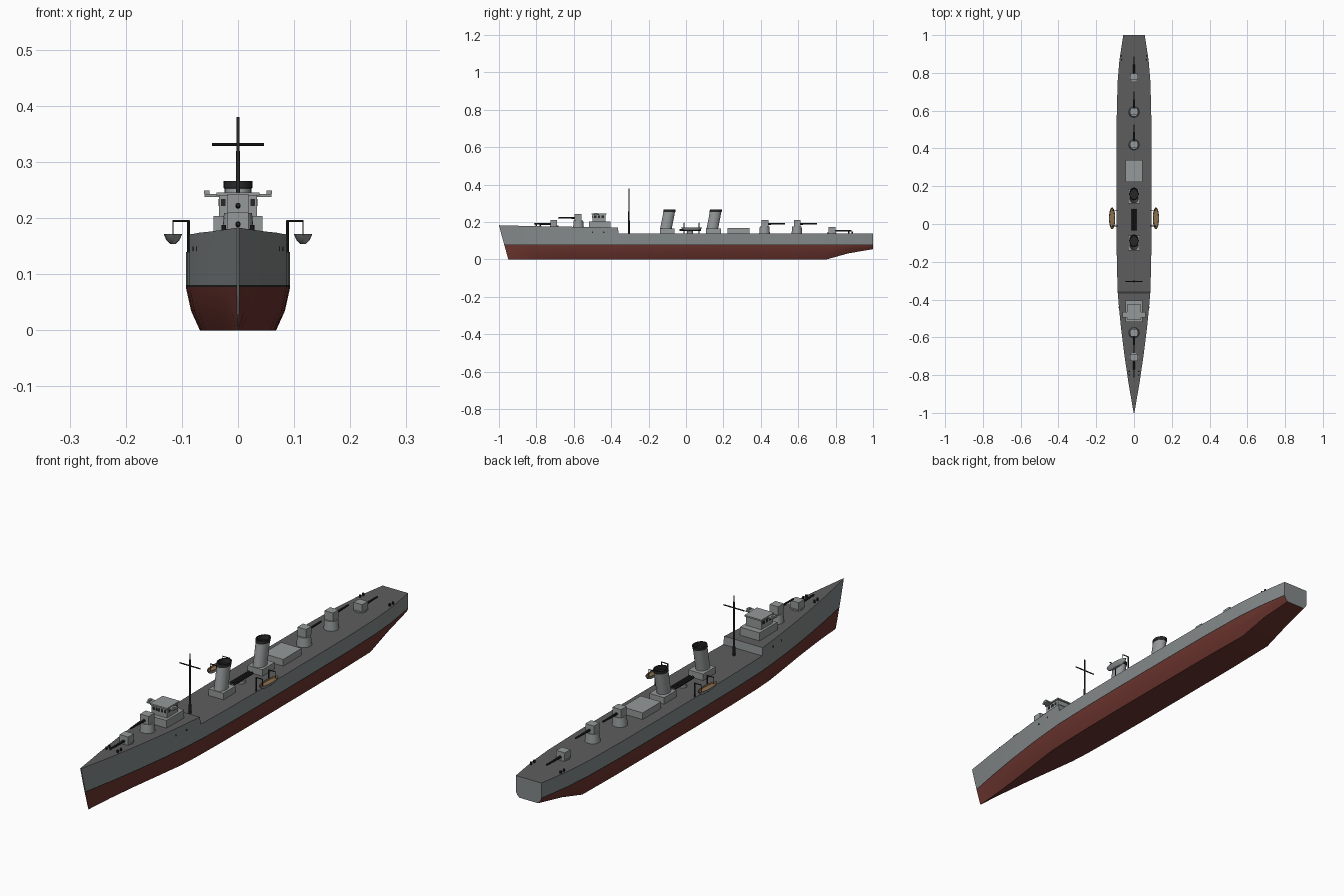
import bpy, bmesh, math
from mathutils import Matrix, Vector

if "Cube" in bpy.data.objects:
    bpy.data.objects.remove(bpy.data.objects["Cube"])


def mat(name, r, g, b):
    m = bpy.data.materials.new(name)
    m.diffuse_color = (r, g, b, 1)
    m.use_nodes = True
    m.node_tree.nodes["Principled BSDF"].inputs["Base Color"].default_value = m.diffuse_color
    return m


HULL = mat("hull_grey", 0.23, 0.25, 0.25)
RED = mat("bottom_red", 0.15, 0.035, 0.028)
BLACK = mat("black", 0.02, 0.02, 0.02)
DECK = mat("deck_grey", 0.11, 0.11, 0.11)
LIGHT = mat("upperworks_grey", 0.30, 0.32, 0.32)
WOOD = mat("boat_wood", 0.26, 0.16, 0.08)


def finish(name, bm, mats, smooth=None):
    bmesh.ops.recalc_face_normals(bm, faces=bm.faces[:])
    me = bpy.data.meshes.new(name)
    bm.to_mesh(me)
    bm.free()
    for m in mats:
        me.materials.append(m)
    ob = bpy.data.objects.new(name, me)
    bpy.context.collection.objects.link(ob)
    if smooth:
        bpy.context.view_layer.objects.active = ob
        ob.select_set(True)
        bpy.ops.object.shade_smooth_by_angle(angle=math.radians(smooth))
        ob.select_set(False)
    return ob


def box(name, x0, x1, y0, y1, z0, z1, m):
    bm = bmesh.new()
    bmesh.ops.create_cube(bm, size=1)
    for v in bm.verts:
        v.co = ((x0 + x1) / 2 + v.co.x * (x1 - x0),
                (y0 + y1) / 2 + v.co.y * (y1 - y0),
                (z0 + z1) / 2 + v.co.z * (z1 - z0))
    return finish(name, bm, [m])


def rod(name, a, b, r0, r1, m, n=12):
    a, b = Vector(a), Vector(b)
    d = b - a
    M = Matrix.Translation((a + b) / 2) @ d.to_track_quat('Z', 'Y').to_matrix().to_4x4()
    bm = bmesh.new()
    bmesh.ops.create_cone(bm, cap_ends=True, segments=n, radius1=r0, radius2=r1,
                          depth=d.length, matrix=M)
    return finish(name, bm, [m], 35)


def loft(name, rings, mats, rows, n=24):
    """Stacked ellipses (x, y, z, rx, ry); rows gives material index per band."""
    bm = bmesh.new()
    loops = [[bm.verts.new((x + rx * math.cos(2 * math.pi * i / n),
                            y + ry * math.sin(2 * math.pi * i / n), z)) for i in range(n)]
             for x, y, z, rx, ry in rings]
    for k, (p, q) in enumerate(zip(loops, loops[1:])):
        for i in range(n):
            j = (i + 1) % n
            bm.faces.new((p[i], p[j], q[j], q[i])).material_index = rows[k]
    bm.faces.new(loops[0]).material_index = rows[0]
    bm.faces.new(loops[-1]).material_index = rows[-1]
    return finish(name, bm, mats, 35)


# Hull: stations (y, half beam at deck, deck height, keel height)
STATIONS = [(-1, .002, .183, 0), (-.93, .014, .181, 0), (-.85, .028, .179, 0), (-.7, .05, .176, 0),
            (-.55, .069, .174, 0), (-.45, .079, .172, 0), (-.365, .086, .171, 0),
            (-.36, .0865, .14, 0), (-.2, .091, .14, 0), (0, .093, .14, 0), (.3, .093, .14, 0),
            (.55, .092, .14, 0), (.75, .087, .14, 0), (.87, .077, .14, .033), (1, .057, .14, .055)]


def section(y, b, zd, zk):
    fine = min(1, max(0, (y + 1) / .55))
    low = .25 + .48 * fine
    pts = [(b * low, zk), (b * (low * .3 + .68), zk + (.077 - zk) * .45),
           (b, .077), (b, .081), (b, .125), (b, zd)]
    rake = .05 * max(0, (-.6 - y) / .4)
    right = [(x, y + rake * max(0, 1 - z / .18), z) for x, z in pts]
    return right + [(-x, yy, z) for x, yy, z in reversed(right)]


bm = bmesh.new()
rings = [[bm.verts.new(p) for p in section(*s)] for s in STATIONS]
BAND = [1, 1, 2, 0, 0, 3, 0, 0, 2, 1, 1, 1]   # side bands, deck, side bands, bottom
for k, (p, q) in enumerate(zip(rings, rings[1:])):
    for i in range(12):
        j = (i + 1) % 12
        f = bm.faces.new((p[i], p[j], q[j], q[i]))
        f.material_index = BAND[i]
        if i == 5 and STATIONS[k][0] == -.365:
            f.material_index = 0               # forecastle break
bm.faces.new(rings[0])
bm.faces.new(rings[-1])
finish("hull", bm, [HULL, RED, BLACK, DECK], 20)


# Guns: pedestal, shield and barrel
def gun(name, y, deck, ped, s):
    if ped:
        rod(name + "_pedestal", (0, y, deck - .005), (0, y, deck + ped), .029, .025, LIGHT, 20)
    else:
        rod(name + "_ring", (0, y, deck - .005), (0, y, deck + .005), .023, .023, LIGHT, 20)
    z = deck + ped
    ya, yb = sorted((y - s * .016, y + s * .02))
    box(name + "_shield", -.019, .019, ya, yb, z, z + .034, LIGHT)
    rod(name + "_barrel", (0, y + s * .015, z + .013), (0, y + s * .108, z + .014),
        .005, .0035, BLACK, 10)


gun("bow_gun", -.705, .176, 0, -1)
gun("forward_raised_gun", -.575, .174, .035, -1)
gun("middle_gun", .42, .14, .037, 1)
gun("aft_raised_gun", .593, .14, .037, 1)
gun("stern_gun", .778, .14, 0, 1)

# Bridge
box("bridge_base", -.044, .044, -.518, -.405, .165, .204, LIGHT)
box("bridge_house", -.034, .034, -.5, -.43, .204, .24, LIGHT)
box("bridge_roof", -.038, .038, -.505, -.425, .24, .246, LIGHT)
box("bridge_wings", -.06, .06, -.495, -.465, .238, .243, LIGHT)
for s in (-1, 1):
    box("wing_lamp", s * .056 - .005, s * .056 + .005, -.488, -.472, .243, .249, LIGHT)
    for y in (-.485, -.465, -.445):
        box("bridge_side_window", s * .034 - .001, s * .034 + .001, y - .006, y + .006,
            .222, .234, BLACK)
for x in (-.026, -.013, 0, .013, .026):
    box("bridge_front_window", x - .004, x + .004, -.5015, -.499, .222, .234, BLACK)

# Mast and yard
rod("mast", (0, -.305, .135), (0, -.305, .38), .005, .0025, BLACK)
rod("yard", (-.046, -.305, .331), (.046, -.305, .331), .0025, .0025, BLACK, 8)

# Funnels with casings
for name, y in (("forward_funnel", -.108), ("aft_funnel", .14)):
    box(name + "_casing", -.033, .033, y - .032, y + .046, .135, .166, LIGHT)
    loft(name, [(0, y, .16, .024, .031), (0, y + .018, .253, .024, .031),
                (0, y + .0182, .2535, .0255, .0325), (0, y + .0205, .266, .0255, .0325),
                (0, y + .0205, .266, .021, .028), (0, y + .017, .248, .021, .028)],
         [LIGHT, BLACK], [0, 1, 1, 1, 1])

# Torpedo tubes between the funnels
rod("torpedo_mount", (0, .022, .138), (0, .022, .152), .016, .016, LIGHT, 16)
for x in (-.0065, .0065):
    rod("torpedo_tube", (x, -.035, .157), (x, .08, .157), .006, .006, BLACK, 10)

# Aft deckhouse
box("aft_deckhouse", -.045, .045, .223, .34, .135, .167, LIGHT)

# Boats on davits
for s in (-1, 1):
    x = s * .116
    loft("ship_boat", [(x, .03, .154, .005, .034), (x, .03, .161, .012, .05),
                       (x, .03, .172, .0165, .058), (x, .03, .172, .0145, .055),
                       (x, .03, .167, .013, .05)], [LIGHT, WOOD], [0, 0, 1, 1])
    for y in (-.01, .07):
        rod("davit_post", (s * .088, y, .135), (s * .088, y, .196), .0025, .0025, BLACK, 8)
        rod("davit_arm", (s * .086, y, .195), (s * .117, y, .195), .002, .002, BLACK, 8)
        rod("boat_fall", (x, y, .195), (x, y, .168), .001, .001, BLACK, 6)

# Bollards and portholes
for s in (-1, 1):
    for x, y, z in ((.025, -.79, .176), (.066, .88, .138)):
        for d in (-.01, .01):
            rod("bollard", (s * x, y + d, z), (s * x, y + d, z + .012), .004, .004, BLACK, 8)
    for y, x in ((-.5, .0742), (-.44, .0798)):
        rod("porthole", (s * (x - .003), y, .145), (s * (x + .001), y, .145),
            .004, .004, BLACK, 10)
